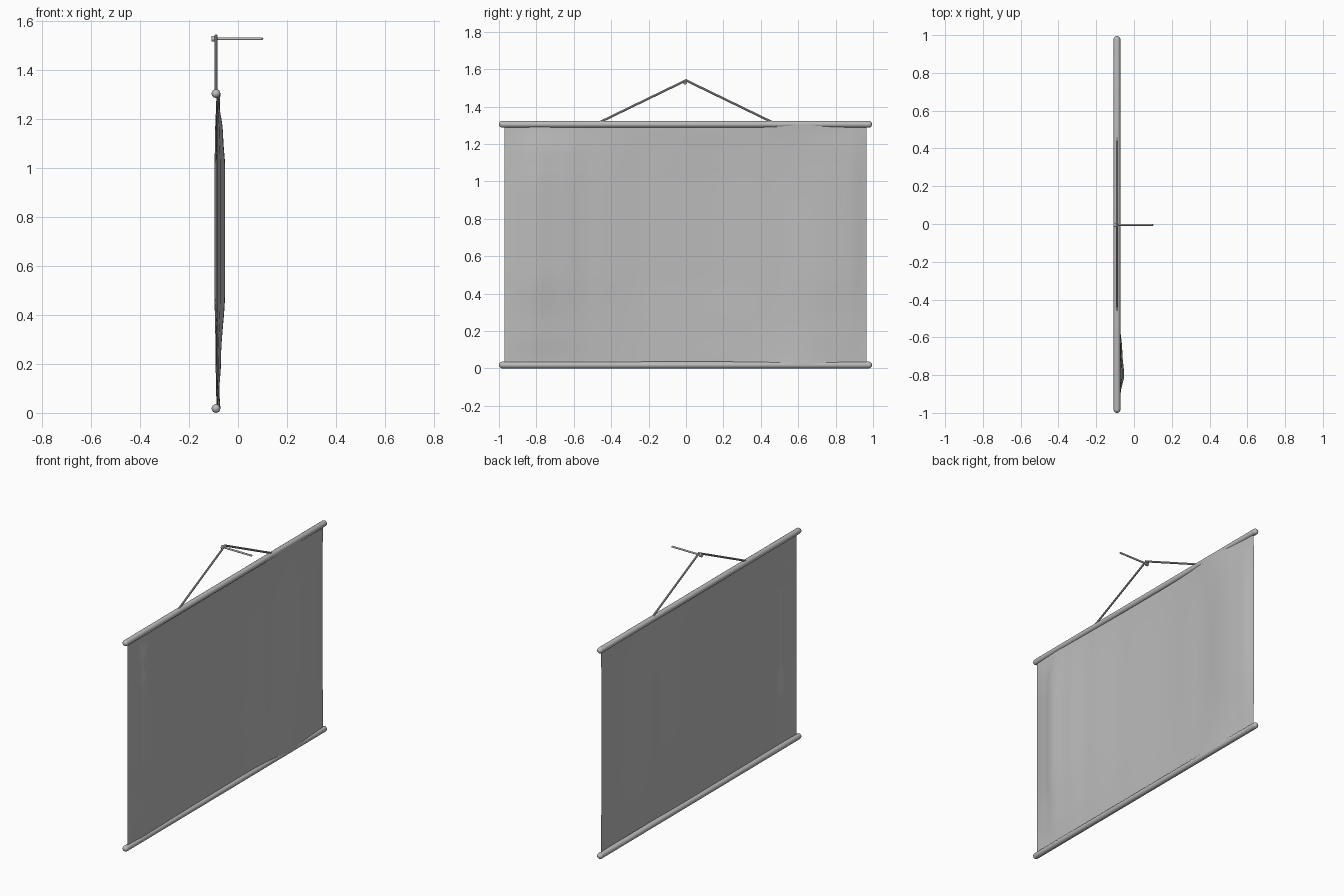
import bpy, bmesh, math
from mathutils import Vector

cube = bpy.data.objects.get("Cube")
if cube:
    bpy.data.objects.remove(cube, do_unlink=True)

grey = bpy.data.materials.new("plain grey")
grey.use_nodes = True
colour = (0.5, 0.5, 0.5, 1)
grey.diffuse_color = colour
grey.node_tree.nodes["Principled BSDF"].inputs["Base Color"].default_value = colour

PLANE_X = -0.09
TOP_Z, BOTTOM_Z = 1.305, 0.018


def finish(name, bm):
    bmesh.ops.recalc_face_normals(bm, faces=bm.faces)
    mesh = bpy.data.meshes.new(name)
    bm.to_mesh(mesh)
    bm.free()
    mesh.materials.append(grey)
    obj = bpy.data.objects.new(name, mesh)
    bpy.context.collection.objects.link(obj)
    bpy.ops.object.select_all(action="DESELECT")
    obj.select_set(True)
    bpy.context.view_layer.objects.active = obj
    bpy.ops.object.shade_smooth_by_angle(angle=math.radians(40))
    return obj


def turned(name, start, direction, profile, sides=16):
    """Spin (distance, radius) pairs around an axis."""
    bm = bmesh.new()
    axis = Vector(direction).normalized()
    side = axis.orthogonal().normalized()
    points = [bm.verts.new(Vector(start) + axis * d + side * r) for d, r in profile]
    edges = [bm.edges.new(pair) for pair in zip(points, points[1:])]
    bmesh.ops.spin(bm, geom=points + edges, cent=start, axis=axis,
                   angle=math.tau, steps=sides, use_duplicate=False)
    bmesh.ops.remove_doubles(bm, verts=bm.verts, dist=0.0001)
    return finish(name, bm)


# Round rods with domed ends
R = 0.018
dome = [(R * (1 - math.cos(a)), R * math.sin(a))
        for a in (math.pi / 2 * i / 5 for i in range(6))]
rod = dome + [(1.995 - d, r) for d, r in reversed(dome)]
for name, z in (("top_rod", TOP_Z), ("bottom_rod", BOTTOM_Z)):
    turned(name, (PLANE_X, -1, z), (0, 1, 0), rod)

# Gently billowing cloth: offset across the width, fading towards the rods
WAVE = [(-0.97, 0.002), (-0.9, 0.016), (-0.8, 0.035), (-0.68, 0.025),
        (-0.5, 0.01), (-0.2, -0.004), (0.15, -0.009), (0.45, -0.002),
        (0.75, 0.016), (0.88, 0.012), (0.966, -0.004)]
HEIGHT = [(0, 0.15), (0.15, 0.5), (0.38, 1), (0.76, 1), (0.87, 0.75), (1, 0.15)]


def smooth_lookup(table, t):
    for (a, p), (b, q) in zip(table, table[1:]):
        if t <= b:
            k = (t - a) / (b - a)
            return p + (q - p) * k * k * (3 - 2 * k)
    return table[-1][1]


COLS, ROWS = 64, 32
bm = bmesh.new()
grid = []
for j in range(ROWS + 1):
    v = j / ROWS
    row = []
    for i in range(COLS + 1):
        y = -0.97 + 1.936 * i / COLS
        hem = 0.014 * math.exp(-((y - 0.6) / 0.2) ** 2) * (2 * v - 1) ** 4
        x = PLANE_X + 0.003 + hem + smooth_lookup(WAVE, y) * smooth_lookup(HEIGHT, v)
        row.append(bm.verts.new((x, y, BOTTOM_Z + v * (TOP_Z - BOTTOM_Z))))
    grid.append(row)
for low, high in zip(grid, grid[1:]):
    for i in range(COLS):
        bm.faces.new((low[i], low[i + 1], high[i + 1], high[i]))
finish("cloth", bm)

# Hanging cord, one straight strand to each side
apex = Vector((PLANE_X, 0, 1.54))
for name, s in (("left_cord", 1), ("right_cord", -1)):
    foot = Vector((PLANE_X, s * 0.46, TOP_Z + 0.012))
    length = (foot - apex).length
    turned(name, apex, foot - apex,
           [(-0.004, 0), (-0.004, 0.006), (length, 0.006), (length, 0)], 8)

# Nail with a flat head holding the cord
turned("nail", (-0.108, -0.005, 1.529), (1, 0, 0),
       [(0, 0), (0, 0.012), (0.012, 0.012), (0.012, 0.0055),
        (0.207, 0.0055), (0.213, 0)], 12)
